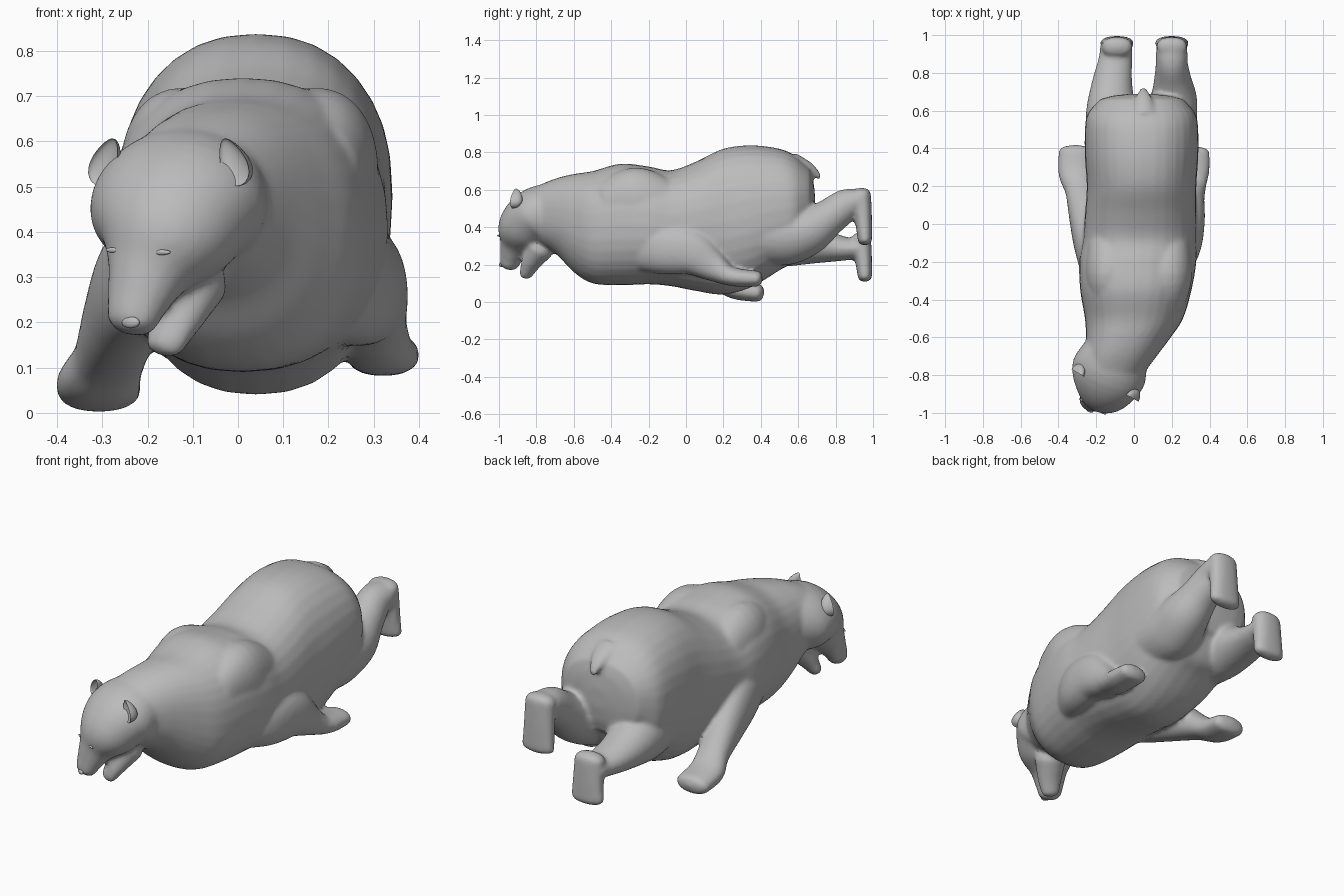
import bpy, bmesh, math
from mathutils import Vector, Matrix
from mathutils.bvhtree import BVHTree

cube = bpy.data.objects.get("Cube")
if cube:
    bpy.data.objects.remove(cube)

fur = bpy.data.materials.new("grey_fur")
fur.use_nodes = True
GREY = (0.5, 0.5, 0.5, 1)
fur.diffuse_color = GREY
fur.node_tree.nodes["Principled BSDF"].inputs["Base Color"].default_value = GREY

SIDES, STEPS = 32, 5
X_AXIS = Vector((1, 0, 0))
HEAD_SIDE = Vector((0.87, -0.49, 0)).normalized()
HEAD_FRONT = Vector((-0.49, -0.87, 0)).normalized()


def spline(rows):
    """Smooth Catmull-Rom resampling of (x, y, z, half width, half height) rows."""
    rows = [Vector(r) for r in rows]
    out = []
    for i in range(len(rows) - 1):
        a, b, c, d = rows[max(i - 1, 0)], rows[i], rows[i + 1], rows[min(i + 2, len(rows) - 1)]
        for s in range(STEPS):
            t = s / STEPS
            out.append(0.5 * (2 * b + (c - a) * t + (2 * a - 5 * b + 4 * c - d) * t ** 2
                              + (3 * b - a - 3 * c + d) * t ** 3))
    return out + [rows[-1]]


def tube(bm, rows, side=X_AXIS, power=1.0, bulge=0.7, upright=False):
    """Loft elliptical rings along a path and dome both ends."""
    path = spline(rows)
    rings = []
    for i, p in enumerate(path):
        before, after = path[max(i - 1, 0)], path[min(i + 1, len(path) - 1)]
        tangent = Vector((after - before)[:3]).normalized()
        if upright:
            tangent = Vector((0, 1, 0))
        across = (side - tangent * side.dot(tangent)).normalized()
        rings.append((Vector(p[:3]), p[3], p[4], across, across.cross(tangent), tangent))

    def dome(ring, sign):
        c, w, h, u, v, t = ring
        angles = [math.radians(a) for a in (25, 50, 75)]
        return [(c + t * sign * bulge * min(w, h) * math.sin(a), w * math.cos(a),
                 h * math.cos(a), u, v, t) for a in angles]

    rings = dome(rings[0], -1)[::-1] + rings + dome(rings[-1], 1)
    loops = []
    for c, w, h, u, v, _ in rings:
        loop = []
        for k in range(SIDES):
            ang = math.tau * k / SIDES
            x, y = (math.copysign(abs(f) ** power, f) for f in (math.cos(ang), math.sin(ang)))
            loop.append(bm.verts.new(c + u * w * x + v * h * y))
        loops.append(loop)
    for a, b in zip(loops, loops[1:]):
        for k in range(SIDES):
            n = (k + 1) % SIDES
            bm.faces.new((a[k], a[n], b[n], b[k]))
    bm.faces.new(loops[0][::-1])
    bm.faces.new(loops[-1])


def finish(name, bm, voxel=0):
    bmesh.ops.recalc_face_normals(bm, faces=bm.faces)
    mesh = bpy.data.meshes.new(name)
    bm.to_mesh(mesh)
    bm.free()
    mesh.materials.append(fur)
    ob = bpy.data.objects.new(name, mesh)
    bpy.context.collection.objects.link(ob)
    bpy.ops.object.select_all(action='DESELECT')
    bpy.context.view_layer.objects.active = ob
    ob.select_set(True)
    if voxel:
        # fuse overlapping volumes, then soften the seams
        fuse = ob.modifiers.new("fuse", 'REMESH')
        fuse.mode, fuse.voxel_size = 'VOXEL', voxel
        soften = ob.modifiers.new("soften", 'SMOOTH')
        soften.factor, soften.iterations = 0.5, 8
        for m in (fuse.name, soften.name):
            bpy.ops.object.modifier_apply(modifier=m)
    bpy.ops.object.shade_smooth_by_angle(angle=math.radians(50))
    return ob


def blob(name, center, size, side, front, ear=False):
    """Ellipsoid aligned to a side and front direction; an ear is hollow and tapered."""
    bm = bmesh.new()
    bmesh.ops.create_uvsphere(bm, u_segments=20, v_segments=12, radius=1)
    up = side.cross(-front)
    for v in bm.verts:
        x, y, z = v.co
        if ear:
            x *= 1 - 0.3 * z
            y *= -0.3 if y > 0 else 1 - 0.3 * z
        v.co = center + side * x * size[0] + front * y * size[1] + up * z * size[2]
    return finish(name, bm)


bm = bmesh.new()

# torso: y, centre x, top z, bottom z, half width
torso = [(-0.82, -0.12, 0.61, 0.32, 0.15), (-0.7, -0.07, 0.66, 0.26, 0.19),
         (-0.6, -0.03, 0.685, 0.16, 0.225), (-0.5, 0, 0.70, 0.10, 0.26),
         (-0.35, 0.01, 0.74, 0.09, 0.295), (-0.2, 0.02, 0.725, 0.095, 0.31),
         (-0.08, 0.03, 0.705, 0.085, 0.30), (0.05, 0.035, 0.75, 0.06, 0.295),
         (0.2, 0.04, 0.82, 0.04, 0.29), (0.35, 0.04, 0.838, 0.08, 0.30),
         (0.5, 0.04, 0.82, 0.17, 0.30), (0.58, 0.04, 0.785, 0.22, 0.287),
         (0.64, 0.04, 0.735, 0.33, 0.24)]
tube(bm, [(x, y, (t + b) / 2, w, (t - b) / 2) for y, x, t, b, w in torso],
     power=0.87, bulge=0.25, upright=True)

# shoulder masses
for x in (-0.12, 0.17):
    tube(bm, [(x, -0.4, 0.51, 0.11, 0.15), (x, -0.27, 0.53, 0.14, 0.19),
              (x, -0.12, 0.5, 0.13, 0.16)], power=0.9)

# front legs, swept back along the flanks
tube(bm, [(0.17, -0.28, 0.29, 0.09, 0.12), (0.25, -0.13, 0.285, 0.10, 0.135),
          (0.28, 0.02, 0.27, 0.095, 0.127), (0.295, 0.14, 0.195, 0.078, 0.085),
          (0.31, 0.22, 0.145, 0.075, 0.055), (0.32, 0.29, 0.13, 0.08, 0.048),
          (0.32, 0.38, 0.125, 0.08, 0.043)], power=0.9)
tube(bm, [(-0.18, -0.25, 0.33, 0.10, 0.13), (-0.23, -0.1, 0.28, 0.09, 0.13),
          (-0.26, 0.05, 0.2, 0.085, 0.10), (-0.285, 0.18, 0.12, 0.08, 0.065),
          (-0.307, 0.27, 0.07, 0.093, 0.056), (-0.307, 0.385, 0.049, 0.092, 0.048)], power=0.9)

# hind legs, kicked out behind
tube(bm, [(0.18, 0.42, 0.36, 0.15, 0.16), (0.19, 0.55, 0.36, 0.145, 0.16),
          (0.21, 0.66, 0.385, 0.125, 0.13), (0.205, 0.76, 0.45, 0.10, 0.10),
          (0.2, 0.85, 0.515, 0.085, 0.088), (0.2, 0.91, 0.54, 0.085, 0.07)])
tube(bm, [(-0.1, 0.42, 0.35, 0.14, 0.16), (-0.12, 0.58, 0.33, 0.135, 0.14),
          (-0.117, 0.73, 0.3, 0.11, 0.092), (-0.1, 0.86, 0.285, 0.09, 0.062),
          (-0.095, 0.94, 0.29, 0.085, 0.055)])

# hind feet, flat soles facing back
for x, heel, toe in ((0.2, 0.575, 0.33), (-0.09, 0.34, 0.135)):
    tube(bm, [(x, 0.937, heel, 0.08, 0.052), (x, 0.948, (heel + toe) / 2, 0.083, 0.046),
              (x, 0.957, toe, 0.09, 0.038)], power=0.85)

# head turned aside and lowered, long muzzle
tube(bm, [(-0.10, -0.70, 0.47, 0.18, 0.17), (-0.135, -0.79, 0.455, 0.20, 0.16),
          (-0.165, -0.87, 0.385, 0.16, 0.14), (-0.198, -0.908, 0.31, 0.097, 0.09),
          (-0.22, -0.93, 0.25, 0.073, 0.063), (-0.233, -0.943, 0.207, 0.06, 0.05)], HEAD_SIDE)
# open lower jaw
tube(bm, [(-0.10, -0.78, 0.29, 0.08, 0.075), (-0.135, -0.828, 0.21, 0.062, 0.05),
          (-0.163, -0.855, 0.148, 0.046, 0.032)], HEAD_SIDE)

# hooked tail
tube(bm, [(0.05, 0.58, 0.755, 0.07, 0.04), (0.05, 0.655, 0.725, 0.045, 0.025),
          (0.05, 0.695, 0.69, 0.03, 0.018), (0.05, 0.71, 0.668, 0.02, 0.014)])

body = finish("bear_body", bm, voxel=0.011)

# ears, hollow in front
for name, spot, lean in (("right_ear", (-0.295, -0.79, 0.555), -1),
                         ("left_ear", (-0.012, -0.92, 0.555), 1)):
    tilt = Matrix.Rotation(math.radians(25 * lean), 3, HEAD_FRONT)
    blob(name, Vector(spot), (0.032, 0.05, 0.056), tilt @ HEAD_SIDE, HEAD_FRONT, ear=True)

# nose and closed eyelids, set onto the face surface
tree = BVHTree.FromPolygons([v.co for v in body.data.vertices],
                            [p.vertices for p in body.data.polygons])
for name, x, z, size in (("nose", -0.237, 0.2, (0.022, 0.009, 0.013)),
                         ("right_eyelid", -0.275, 0.36, (0.02, 0.005, 0.006)),
                         ("left_eyelid", -0.17, 0.355, (0.024, 0.005, 0.006))):
    hit = tree.ray_cast(Vector((x, -2, z)), Vector((0, 1, 0)))[0]
    if hit:
        blob(name, hit, size, HEAD_SIDE, HEAD_FRONT)
